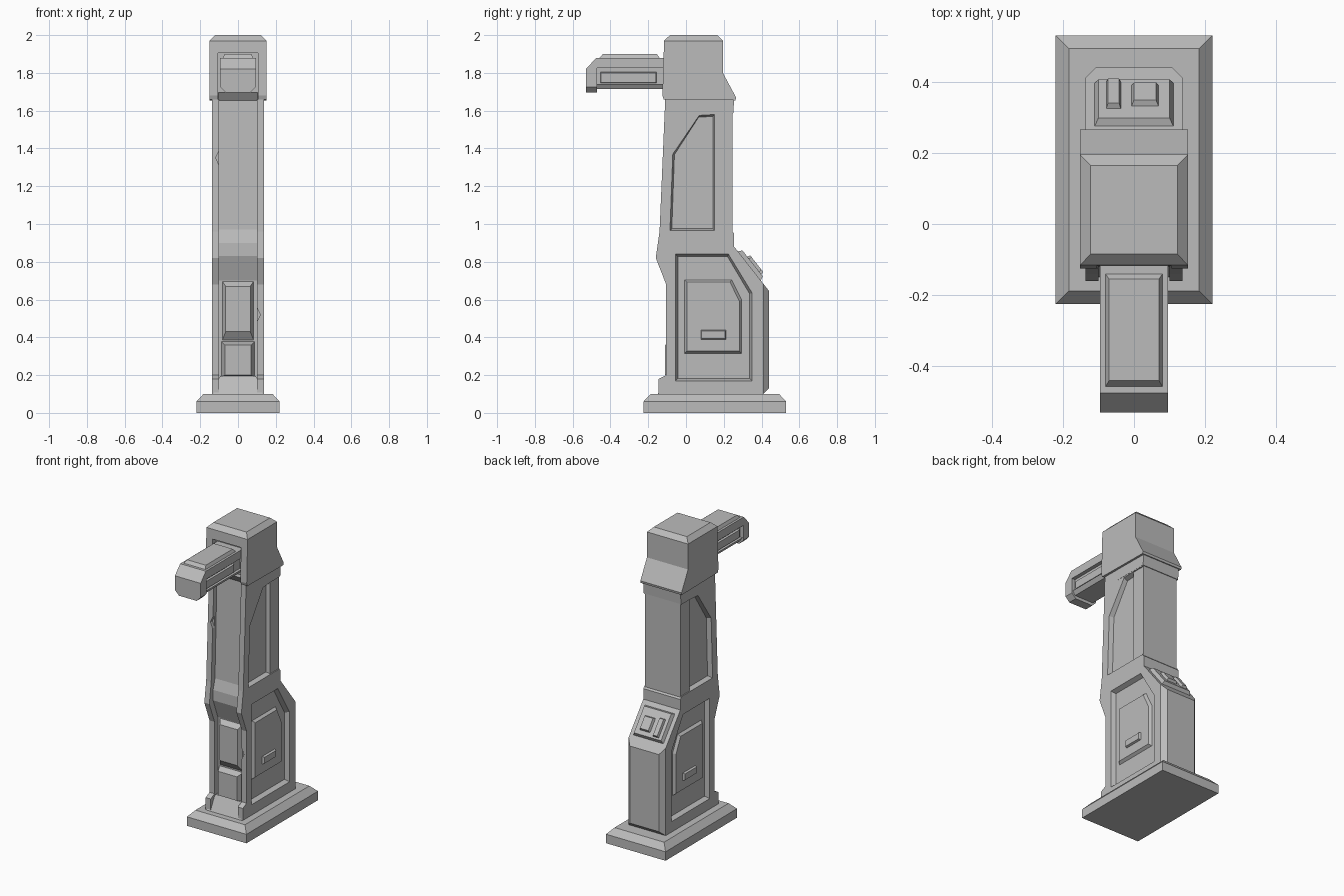
import bpy, bmesh
from mathutils import Vector, Matrix

if "Cube" in bpy.data.objects:
    bpy.data.objects.remove(bpy.data.objects["Cube"], do_unlink=True)

grey = bpy.data.materials.new("plain_grey")
grey.use_nodes = True
grey.diffuse_color = (0.5, 0.5, 0.5, 1)
bsdf = next(n for n in grey.node_tree.nodes if n.type == 'BSDF_PRINCIPLED')
bsdf.inputs["Base Color"].default_value = (0.5, 0.5, 0.5, 1)


def loft(name, ring_a, ring_b, bevel_rule=None, bevel=0.0):
    """Closed solid between two matching rings of points."""
    bm = bmesh.new()
    a = [bm.verts.new(p) for p in ring_a]
    b = [bm.verts.new(p) for p in ring_b]
    bm.faces.new(a)
    bm.faces.new(b)
    for i in range(len(a)):
        j = (i + 1) % len(a)
        bm.faces.new((a[i], a[j], b[j], b[i]))
    bmesh.ops.recalc_face_normals(bm, faces=bm.faces)
    if bevel_rule:
        edges = [e for e in bm.edges if bevel_rule(e)]
        bmesh.ops.bevel(bm, geom=edges, offset=bevel, segments=1,
                        profile=0.5, affect='EDGES')
    mesh = bpy.data.meshes.new(name)
    bm.to_mesh(mesh)
    bm.free()
    mesh.materials.append(grey)
    ob = bpy.data.objects.new(name, mesh)
    bpy.context.collection.objects.link(ob)
    return ob


def prism(name, pts, x0, x1, shrink=0.0, **kw):
    """Side profile of (y, z) points run from x0 to x1, the far end shrunk by a margin."""
    ys, zs = [p[0] for p in pts], [p[1] for p in pts]
    cy, cz = (min(ys) + max(ys)) / 2, (min(zs) + max(zs)) / 2
    fy = 1 - 2 * shrink / (max(ys) - min(ys))
    fz = 1 - 2 * shrink / (max(zs) - min(zs))
    far = [(x1, cy + (y - cy) * fy, cz + (z - cz) * fz) for y, z in pts]
    return loft(name, [(x0, y, z) for y, z in pts], far, **kw)


def rect(x0, x1, z0, z1, y):
    return [(x0, y, z0), (x1, y, z0), (x1, y, z1), (x0, y, z1)]


def slab(x, y0, y1, z):
    return [(-x, y0, z), (x, y0, z), (x, y1, z), (-x, y1, z)]


def cut(target, cutter):
    """Subtract the cutter, bake the result and remove the cutter."""
    cutter.hide_render = True
    mod = target.modifiers.new("cut", 'BOOLEAN')
    mod.operation, mod.solver, mod.object = 'DIFFERENCE', 'EXACT', cutter
    bpy.context.view_layer.update()
    deps = bpy.context.evaluated_depsgraph_get()
    mesh = bpy.data.meshes.new_from_object(target.evaluated_get(deps))
    target.modifiers.clear()
    target.data = mesh
    bpy.data.objects.remove(cutter, do_unlink=True)


# Stepped base plate
loft("base_plate", slab(0.22, -0.225, 0.53, 0), slab(0.22, -0.225, 0.53, 0.06))
loft("base_bevel", slab(0.22, -0.225, 0.53, 0.06), slab(0.183, -0.188, 0.493, 0.1))

# Body: one side profile with chamfered back corners
W = 0.137
body_profile = [(-0.145, 0.1), (-0.145, 0.18), (-0.105, 0.2), (-0.105, 0.68),
                (-0.16, 0.82), (-0.14, 0.96), (-0.11, 1.66), (0.245, 1.66),
                (0.245, 0.96), (0.255, 0.95), (0.255, 0.88), (0.44, 0.645),
                (0.44, 0.13), (0.41, 0.1)]


def back_corner(e):
    a, b = e.verts
    return a.co.x == b.co.x and min(a.co.y, b.co.y) > 0.4 and abs(a.co.z - b.co.z) > 0.1


body = prism("body", body_profile, -W, W, bevel_rule=back_corner, bevel=0.03)

# Front channel that follows the bulge
cut(body, prism("channel_cutter",
                [(-0.3, 0.05), (-0.07, 0.05), (-0.07, 0.7), (-0.12, 0.83), (-0.12, 0.9),
                 (-0.1, 0.97), (-0.075, 1.8), (-0.3, 1.8)], -0.1, 0.1))

# Side recesses, the same on both sides
lower = [(-0.055, 0.17), (-0.055, 0.84), (0.225, 0.84), (0.35, 0.635), (0.35, 0.17)]
upper = [(-0.085, 0.965), (-0.07, 1.37), (0.07, 1.575), (0.152, 1.58), (0.152, 0.965)]
strip = [(0.15, 0.965), (0.15, 1.58), (0.4, 1.58), (0.4, 0.965)]
door = [(-0.013, 0.31), (-0.013, 0.71), (0.245, 0.71), (0.3, 0.6), (0.3, 0.31)]
handle = [(0.075, 0.385), (0.075, 0.442), (0.215, 0.442), (0.215, 0.385)]
for s, side in ((1, "left"), (-1, "right")):
    cut(body, prism("lower_cutter", lower, s * W * 1.001, s * 0.107, shrink=0.013))
    cut(body, prism("upper_cutter", upper, s * W * 1.001, s * 0.107, shrink=0.01))
    cut(body, prism("strip_cutter", strip, s * 0.2, s * 0.13))
    prism(side + "_door", door, s * 0.1, s * 0.124, shrink=0.018)
    prism(side + "_door_handle", handle, s * 0.115, s * 0.137, shrink=0.008)

# Small dents on the front flanges
for s, z in ((1, 0.52), (-1, 1.35)):
    y = -0.105 if s > 0 else -0.123
    ring = [(s * 0.085, y - 0.02, z - 0.07), (s * 0.085, y - 0.02, z + 0.07),
            (s * 0.118, y - 0.02, z)]
    cut(body, loft("dent_cutter", ring, [(p[0], y + 0.02, p[2]) for p in ring]))

# Front pads and skirt inside the channel
loft("front_pad", rect(-0.085, 0.085, 0.38, 0.7, -0.065),
     rect(-0.065, 0.065, 0.43, 0.67, -0.1))
loft("front_foot_pad", rect(-0.09, 0.09, 0.19, 0.38, -0.065),
     rect(-0.07, 0.07, 0.2, 0.36, -0.11))
loft("front_skirt", slab(0.13, -0.149, -0.05, 0.1), slab(0.095, -0.1, -0.05, 0.195))

# Head with bevelled top, flared back and collar
head_profile = [(-0.118, 1.66), (-0.125, 1.68), (-0.115, 2.0), (0.195, 2.0),
                (0.195, 1.8), (0.265, 1.67), (0.262, 1.655)]


def top_rim(e):
    return all(v.co.z > 1.99 for v in e.verts)


head = prism("head", head_profile, -0.152, 0.152, bevel_rule=top_rim, bevel=0.03)
cut(head, prism("mouth_cutter", [(-0.3, 1.5), (-0.3, 1.905), (-0.08, 1.905), (-0.08, 1.5)],
                -0.105, 0.105))
prism("collar", [(0.0, 1.585), (0.0, 1.66), (0.255, 1.66), (0.25, 1.585)], -0.138, 0.138)
prism("head_soffit", [(-0.115, 1.7), (-0.07, 1.7), (-0.07, 1.64)], -0.103, 0.103)

# Arm: cap, recessed core, lower rail, top plate and tip
prism("arm_cap", [(-0.475, 1.825), (-0.475, 1.88), (-0.06, 1.88), (-0.06, 1.825)],
      -0.095, 0.095)
prism("arm_core", [(-0.48, 1.73), (-0.48, 1.84), (-0.06, 1.84), (-0.06, 1.73)],
      -0.07, 0.07)
loft("arm_lower_rail", slab(0.07, -0.48, -0.06, 1.715), slab(0.088, -0.48, -0.06, 1.742))
for s, side in ((1, "left"), (-1, "right")):
    prism(side + "_arm_panel",
          [(-0.455, 1.745), (-0.455, 1.805), (-0.155, 1.805), (-0.155, 1.745)],
          s * 0.065, s * 0.082, shrink=0.005)
loft("arm_top_plate", slab(0.08, -0.457, -0.14, 1.88), slab(0.07, -0.44, -0.155, 1.9))


def tip_corner(e):
    return all(v.co.z < 1.7 for v in e.verts) and abs(e.verts[0].co.y - e.verts[1].co.y) > 0.01


prism("arm_tip", [(-0.53, 1.695), (-0.53, 1.82), (-0.475, 1.88), (-0.47, 1.88), (-0.47, 1.695)],
      -0.095, 0.095, bevel_rule=tip_corner, bevel=0.03)

# Control panel lying on the sloped back
down = Vector((0, 0.185, -0.235)).normalized()
across = Vector((1, 0, 0))
out = across.cross(down) * -1
if out.z < 0:
    out = -out
centre = Vector((0, 0.337, 0.776))


def on_slope(name, x0, x1, u0, u1, h0, h1, inset):
    def ring(h, m):
        corners = [(x0 + m, u0 + m), (x1 - m, u0 + m), (x1 - m, u1 - m), (x0 + m, u1 - m)]
        return [centre + across * x + down * u + out * h for x, u in corners]
    return loft(name, ring(h0, 0), ring(h1, inset))


on_slope("control_panel", -0.115, 0.115, -0.105, 0.1, -0.01, 0.022, 0.015)
on_slope("control_bar", -0.08, -0.035, -0.05, 0.075, 0.015, 0.038, 0.007)
on_slope("control_button", -0.01, 0.072, -0.04, 0.06, 0.015, 0.038, 0.01)
